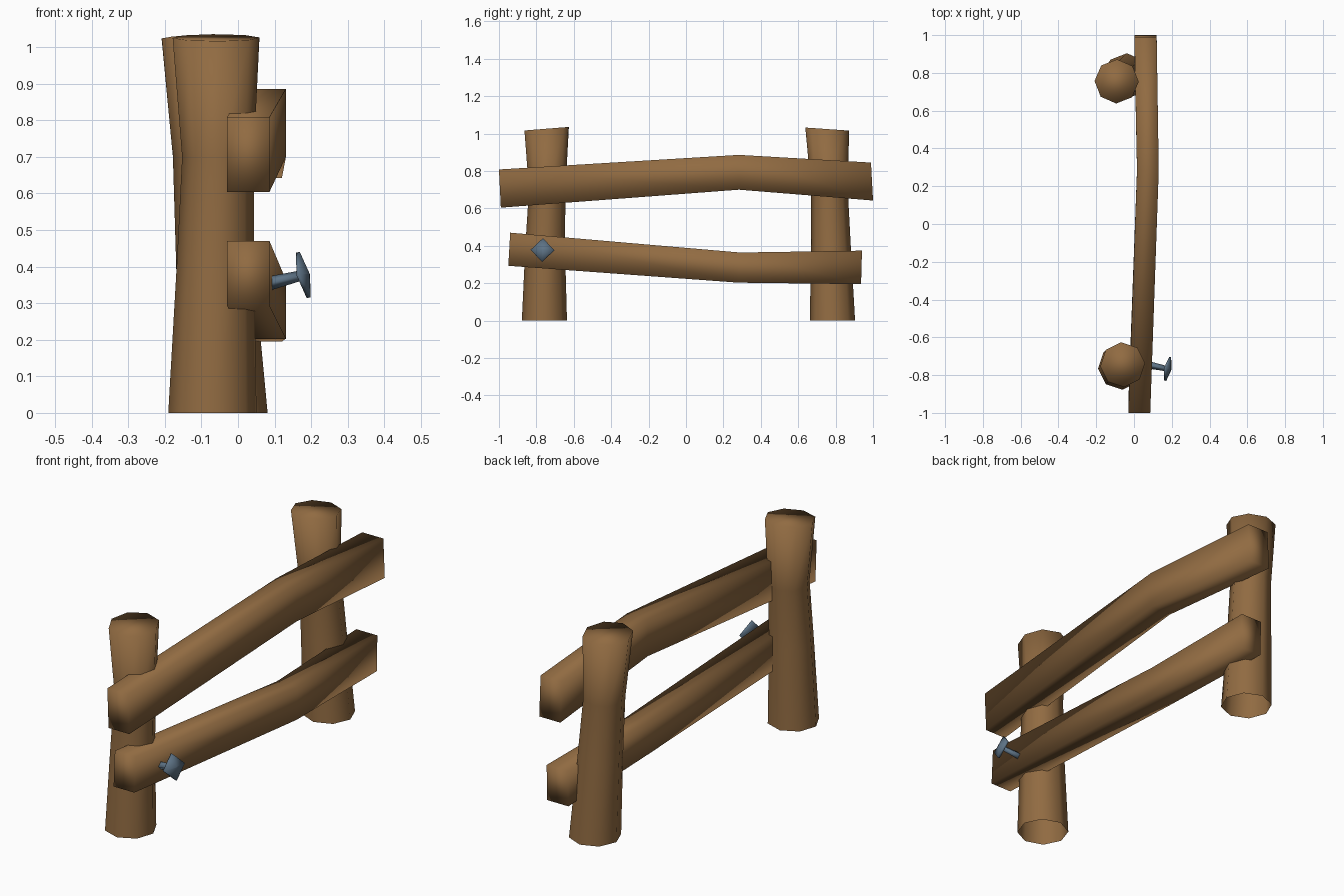
import bpy, math
from mathutils import Vector

if "Cube" in bpy.data.objects:
    bpy.data.objects.remove(bpy.data.objects["Cube"])


def material(name, rgb):
    m = bpy.data.materials.new(name)
    m.diffuse_color = (*rgb, 1)
    m.use_nodes = True
    m.node_tree.nodes["Principled BSDF"].inputs["Base Color"].default_value = m.diffuse_color
    return m


wood = material("brown wood", (0.283, 0.147, 0.054))
steel = material("blue grey steel", (0.11, 0.17, 0.235))


def loft(name, rings, mat, cap_start=True, cap_end=True):
    """Skin equal-sized rings of points into one smooth shaded object."""
    n = len(rings[0])
    verts = [tuple(p) for ring in rings for p in ring]
    faces = [(k * n + i, k * n + (i + 1) % n, (k + 1) * n + (i + 1) % n, (k + 1) * n + i)
             for k in range(len(rings) - 1) for i in range(n)]
    if cap_start:
        faces.append(tuple(reversed(range(n))))
    if cap_end:
        faces.append(tuple(range(len(verts) - n, len(verts))))
    me = bpy.data.meshes.new(name)
    me.from_pydata(verts, [], faces)
    me.materials.append(mat)
    me.polygons.foreach_set("use_smooth", [True] * len(faces))
    ob = bpy.data.objects.new(name, me)
    bpy.context.collection.objects.link(ob)
    return ob


# Posts: eight-sided, waisted, open underneath, slanted top
def post(name, sections, tilt, turn):
    rings = []
    for k, (x, y, z, r) in enumerate(sections):
        slope = tilt if k == len(sections) - 1 else 0
        angles = [math.radians(turn + 45 * i) for i in range(8)]
        rings.append([(x + r * math.cos(a), y + r * math.sin(a), z + slope * r * math.sin(a))
                      for a in angles])
    loft(name, rings, wood, cap_start=False)


post("front_post", [(-0.07, -0.757, 0, 0.121), (-0.062, -0.753, 0.4, 0.106),
                    (-0.055, -0.742, 0.7, 0.098), (-0.06, -0.745, 1.026, 0.119)], 0.08, 4)
post("back_post", [(-0.04, 0.783, 0, 0.121), (-0.063, 0.775, 0.4, 0.106),
                   (-0.08, 0.767, 0.7, 0.098), (-0.092, 0.755, 1.024, 0.117)], -0.07, -1)


# Rails: bent square beams; each section is (x0, x1, y top, z top, y bottom, z bottom)
def rail(name, sections):
    rings = [[(x0, yb, zb), (x0, yt, zt), (x1, yt, zt), (x1, yb, zb)]
             for x0, x1, yt, zt, yb, zb in sections]
    loft(name, rings, wood)


rail("upper_rail", [(-0.03, 0.086, -1.0, 0.808, -0.99, 0.604),
                    (0.016, 0.131, 0.283, 0.886, 0.283, 0.70),
                    (0.002, 0.12, 0.989, 0.845, 1.0, 0.642)])
rail("lower_rail", [(-0.03, 0.086, -0.94, 0.47, -0.95, 0.293),
                    (0.016, 0.131, 0.289, 0.364, 0.28, 0.203),
                    (0.002, 0.12, 0.941, 0.374, 0.936, 0.195)])

# Nail: tapered four-sided shaft and diamond head, tilted out of the lower rail
axis = Vector((1, -0.21, 0.25)).normalized()
side = Vector((0, 0, 1)).cross(axis).normalized()
up = axis.cross(side)
head = Vector((0.178, -0.767, 0.377))


def diamond(t, r):
    c = head + axis * t
    return [c + side * r, c + up * r, c - side * r, c - up * r]


loft("nail_shaft", [diamond(-0.13, 0.021), diamond(-0.005, 0.014)], steel)
loft("nail_head", [diamond(-0.014, 0.018), diamond(-0.005, 0.064),
                   diamond(0.006, 0.064), diamond(0.018, 0.002)], steel)
